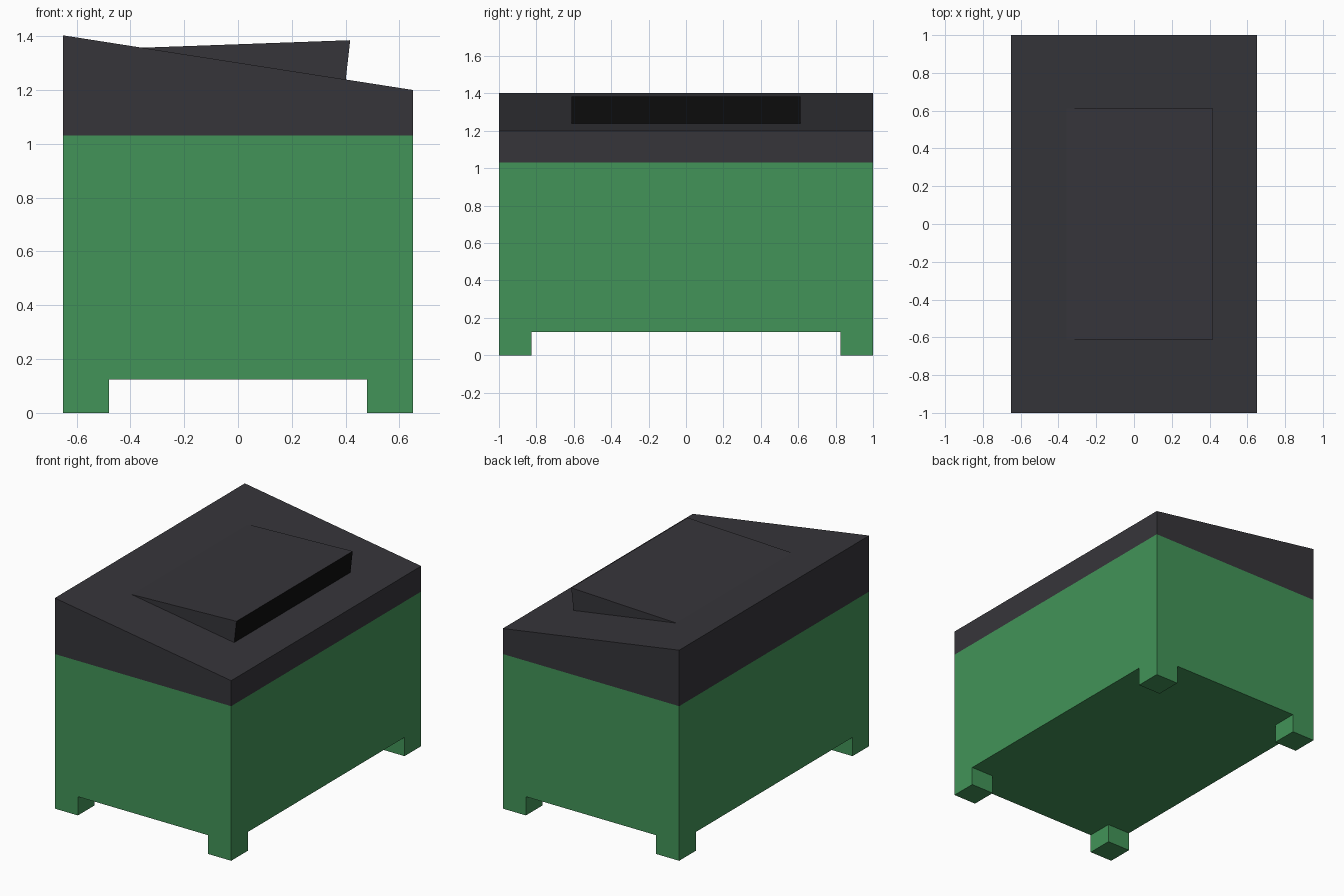
import bpy, bmesh
from mathutils import Vector

if "Cube" in bpy.data.objects:
    bpy.data.objects.remove(bpy.data.objects["Cube"])


def material(name, rgb):
    m = bpy.data.materials.new(name)
    m.diffuse_color = (*rgb, 1)
    m.use_nodes = True
    m.node_tree.nodes["Principled BSDF"].inputs["Base Color"].default_value = m.diffuse_color
    return m


GREEN = material("bin green", (0.0545, 0.296, 0.0976))
GREY = material("lid grey", (0.0369, 0.0356, 0.0423))
BLACK = material("opening black", (0.004, 0.004, 0.004))


def finish(bm, name, *mats):
    bmesh.ops.recalc_face_normals(bm, faces=bm.faces[:])
    mesh = bpy.data.meshes.new(name)
    bm.to_mesh(mesh)
    bm.free()
    for m in mats:
        mesh.materials.append(m)
    ob = bpy.data.objects.new(name, mesh)
    bpy.context.collection.objects.link(ob)
    return ob


def prism(profile, half_depth):
    """Extrude an (x, z) profile along y, centred on y = 0."""
    bm = bmesh.new()
    face = bm.faces.new([bm.verts.new((x, -half_depth, z)) for x, z in profile])
    ext = bmesh.ops.extrude_face_region(bm, geom=[face], use_keep_orig=True)
    verts = [g for g in ext["geom"] if isinstance(g, bmesh.types.BMVert)]
    bmesh.ops.translate(bm, verts=verts, vec=(0, 2 * half_depth, 0))
    bmesh.ops.recalc_face_normals(bm, faces=bm.faces[:])
    return bm


# Body: box cut into a grid, with the four bottom corners pulled down as feet
FOOT_X, FOOT_Y, FLOOR = 0.48, 0.825, 0.125
bm = prism([(-0.65, FLOOR), (0.65, FLOOR), (0.65, 1.03), (-0.65, 1.03)], 1.0)
for axis, d in ((Vector((1, 0, 0)), FOOT_X), (Vector((0, 1, 0)), FOOT_Y)):
    for s in (-1, 1):
        bmesh.ops.bisect_plane(bm, geom=bm.verts[:] + bm.edges[:] + bm.faces[:],
                               plane_co=axis * d * s, plane_no=axis)
corners = []
for f in bm.faces:
    c = f.calc_center_median()
    if abs(c.z - FLOOR) < 1e-4 and abs(c.x) > FOOT_X and abs(c.y) > FOOT_Y:
        corners.append(f)
ext = bmesh.ops.extrude_face_region(bm, geom=corners)
for g in ext["geom"]:
    if isinstance(g, bmesh.types.BMVert):
        g.co.z = 0
finish(bm, "bin_body", GREEN)

# Sloping lid
finish(prism([(-0.65, 1.03), (0.65, 1.03), (0.65, 1.20), (-0.65, 1.403)], 1.0),
       "sloped_lid", GREY)

# Raised wedge hatch with a black opening on its +x side
ob = finish(prism([(-0.36, 1.357), (0.396, 1.20), (0.417, 1.385)], 0.612),
            "raised_hatch", GREY, BLACK)
for p in ob.data.polygons:
    if p.normal.x > 0.8:
        p.material_index = 1
